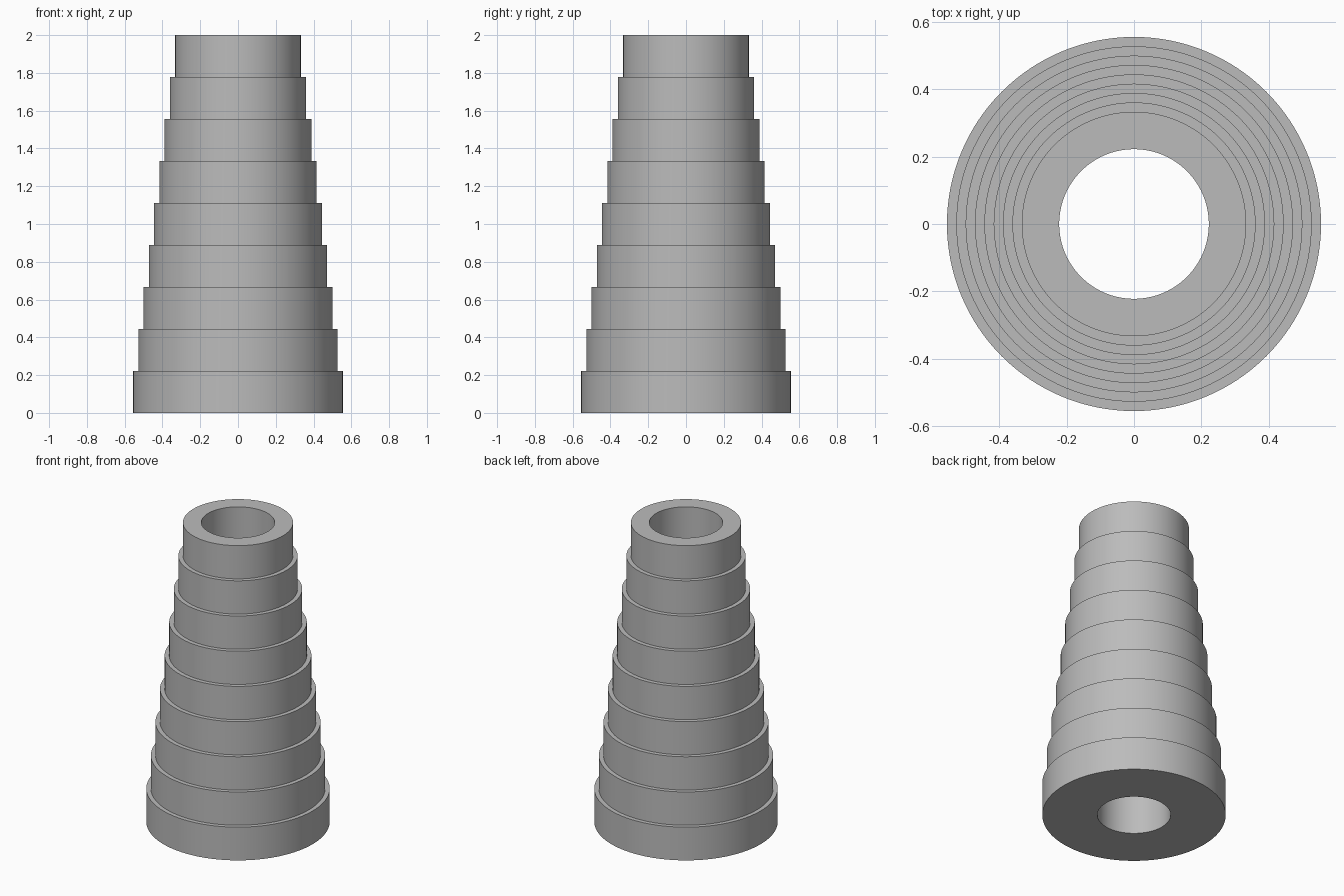
import bpy
import bmesh
from math import tau, radians
from mathutils import Vector

STEPS = 9
STEP_HEIGHT = 2 / STEPS
BASE_RADIUS = 5 / 9
STEP_INSET = 1 / 36
BORE_RADIUS = 2 / 9
SEGMENTS = 128

cube = bpy.data.objects.get("Cube")
if cube:
    bpy.data.objects.remove(cube, do_unlink=True)

# Plain grey material
grey = bpy.data.materials.new("grey")
grey.use_nodes = True
colour = (0.5, 0.5, 0.5, 1)
grey.diffuse_color = colour
grey.node_tree.nodes["Principled BSDF"].inputs["Base Color"].default_value = colour

# Half section: bore at the bottom, stepped outer wall, back to the bore at the top
profile = [(BORE_RADIUS, 0)]
for i in range(STEPS):
    radius = BASE_RADIUS - i * STEP_INSET
    profile += [(radius, i * STEP_HEIGHT), (radius, (i + 1) * STEP_HEIGHT)]
profile.append((BORE_RADIUS, STEPS * STEP_HEIGHT))

# Stepped pulley: spin the closed section around the vertical axis
bm = bmesh.new()
verts = [bm.verts.new((r, 0, z)) for r, z in profile]
edges = [bm.edges.new((a, b)) for a, b in zip(verts, verts[1:] + verts[:1])]
bmesh.ops.spin(bm, geom=verts + edges, cent=Vector(), axis=Vector((0, 0, 1)),
               angle=tau, steps=SEGMENTS, use_merge=True)
bmesh.ops.remove_doubles(bm, verts=bm.verts, dist=0.0001)
bmesh.ops.recalc_face_normals(bm, faces=bm.faces)
mesh = bpy.data.meshes.new("stepped_cone")
bm.to_mesh(mesh)
bm.free()
mesh.materials.append(grey)
cone = bpy.data.objects.new("stepped_cone", mesh)
bpy.context.collection.objects.link(cone)

# Smooth walls with crisp step edges
bpy.ops.object.select_all(action="DESELECT")
cone.select_set(True)
bpy.context.view_layer.objects.active = cone
bpy.ops.object.shade_smooth_by_angle(angle=radians(30))
